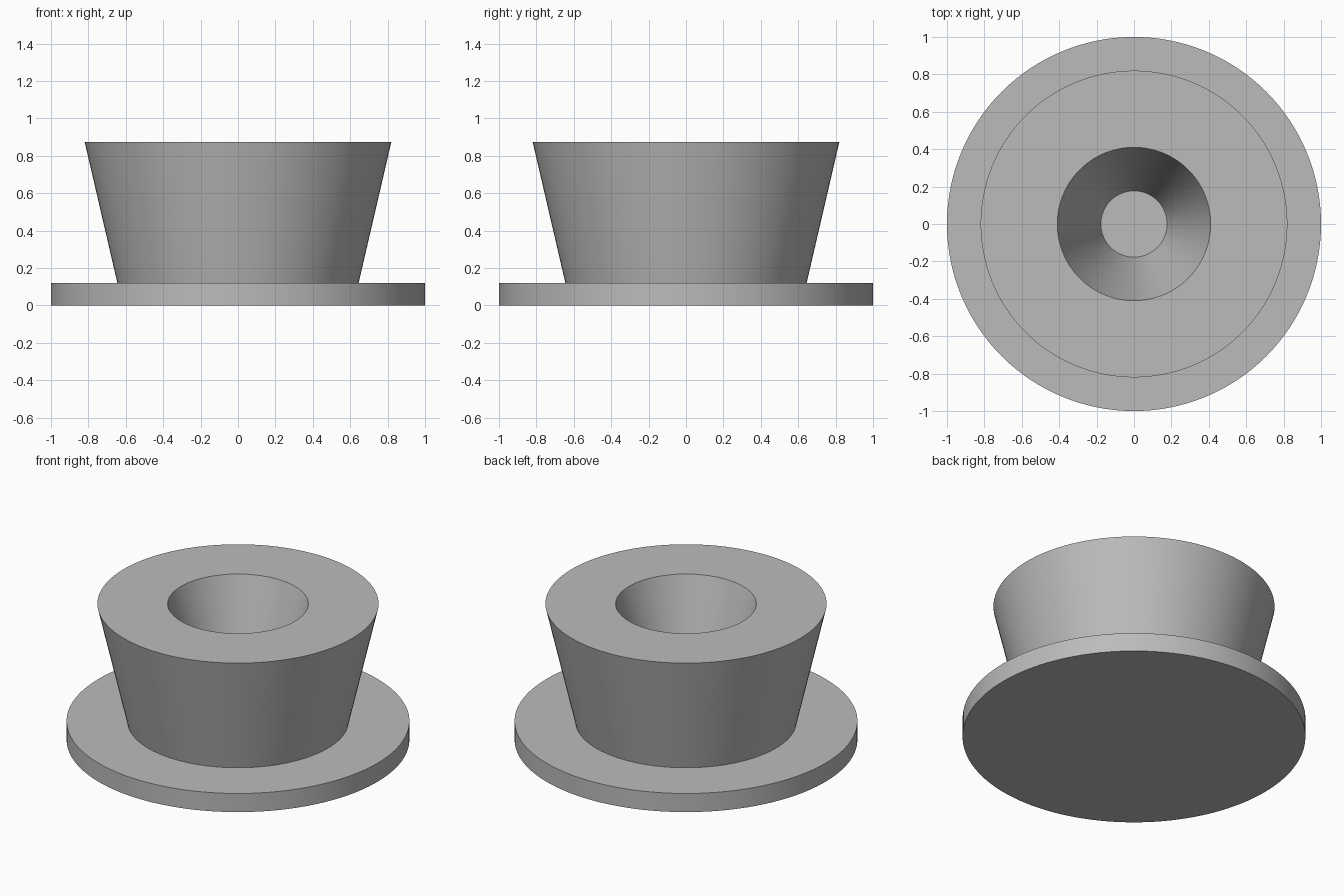
import bpy, bmesh, math

if "Cube" in bpy.data.objects:
    bpy.data.objects.remove(bpy.data.objects["Cube"])

SIDES = 128
grey = bpy.data.materials.new("plain grey")
grey.diffuse_color = (0.5, 0.5, 0.5, 1)
grey.use_nodes = True
grey.node_tree.nodes["Principled BSDF"].inputs["Base Color"].default_value = grey.diffuse_color


def lathe(name, profile):
    """Spin an (r, z) profile about z; it starts and ends on the axis."""
    bm = bmesh.new()
    verts = [bm.verts.new((r, 0, z)) for r, z in profile]
    edges = [bm.edges.new(pair) for pair in zip(verts, verts[1:])]
    bmesh.ops.spin(bm, geom=verts + edges, cent=(0, 0, 0), axis=(0, 0, 1),
                   angle=math.tau, steps=SIDES, use_merge=True)
    bmesh.ops.remove_doubles(bm, verts=bm.verts, dist=1e-5)
    bmesh.ops.recalc_face_normals(bm, faces=bm.faces)
    mesh = bpy.data.meshes.new(name)
    bm.to_mesh(mesh)
    bm.free()
    mesh.materials.append(grey)
    obj = bpy.data.objects.new(name, mesh)
    bpy.context.collection.objects.link(obj)
    bpy.context.view_layer.objects.active = obj
    obj.select_set(True)
    bpy.ops.object.shade_smooth_by_angle(angle=math.radians(30))
    obj.select_set(False)
    return obj


# Flanged base, flared body and tapered blind hole as one turned solid
lathe("flanged_bushing", [
    (0, 0), (1, 0), (1, 0.12),            # flange
    (0.645, 0.12), (0.82, 0.875),         # flared body
    (0.41, 0.875), (0.177, 0.12), (0, 0.12),  # hole
])
